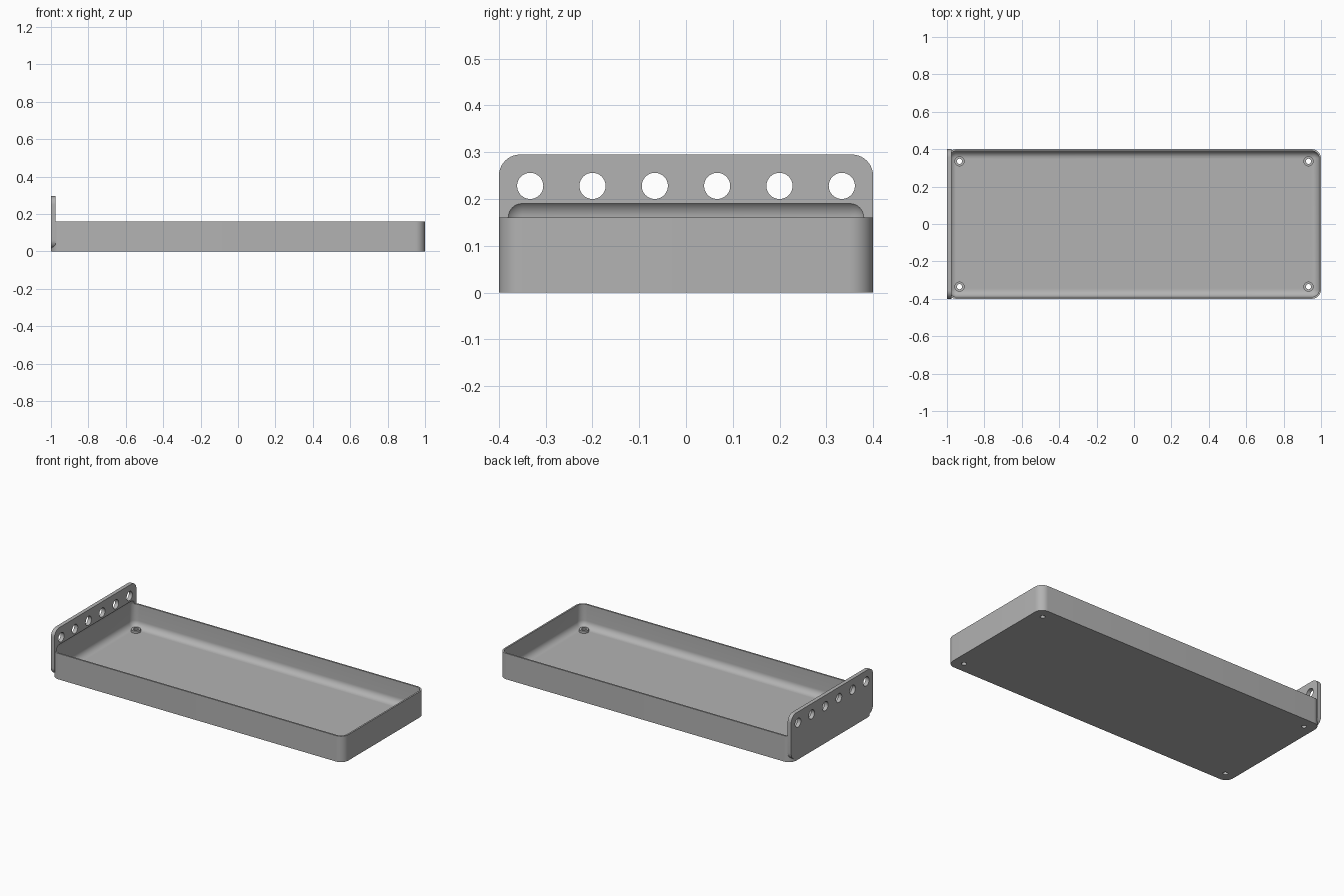
import bpy, bmesh, math
from mathutils import Matrix, Vector

cube = bpy.data.objects.get("Cube")
if cube:
    bpy.data.objects.remove(cube, do_unlink=True)

grey = bpy.data.materials.new("grey")
grey.use_nodes = True
grey.diffuse_color = (0.45, 0.45, 0.45, 1)
grey.node_tree.nodes["Principled BSDF"].inputs["Base Color"].default_value = (0.45, 0.45, 0.45, 1)


def finish(name, bm):
    bmesh.ops.recalc_face_normals(bm, faces=bm.faces)
    mesh = bpy.data.meshes.new(name)
    bm.to_mesh(mesh)
    bm.free()
    mesh.materials.append(grey)
    obj = bpy.data.objects.new(name, mesh)
    bpy.context.collection.objects.link(obj)
    return obj


def rounded_box(name, low, high, radius, axis=None):
    """Box with all edges rounded, or only those along one axis."""
    low, high = Vector(low), Vector(high)
    bm = bmesh.new()
    bmesh.ops.create_cube(bm, size=1)
    for v in bm.verts:
        v.co = Vector(high[i] if v.co[i] > 0 else low[i] for i in range(3))
    edges = [e for e in bm.edges if axis is None or
             abs(e.verts[0].co[axis] - e.verts[1].co[axis]) > 1e-4]
    bmesh.ops.bevel(bm, geom=edges, offset=radius, segments=10, profile=0.5, affect='EDGES')
    return finish(name, bm)


def cylinder(name, centre, radius, depth, axis='Z'):
    bm = bmesh.new()
    turn = Matrix.Rotation(math.pi / 2, 4, 'Y') if axis == 'X' else Matrix()
    bmesh.ops.create_cone(bm, cap_ends=True, segments=32, radius1=radius, radius2=radius,
                          depth=depth, matrix=Matrix.Translation(centre) @ turn)
    return finish(name, bm)


def combine(target, tool, operation):
    mod = target.modifiers.new(tool.name, 'BOOLEAN')
    mod.operation, mod.solver, mod.object = operation, 'EXACT', tool
    bpy.context.view_layer.objects.active = target
    bpy.ops.object.modifier_apply(modifier=mod.name)
    bpy.data.objects.remove(tool, do_unlink=True)


# Tray body with the raised end plate
tray = rounded_box("tray", (-1, -0.4, 0), (1, 0.4, 0.16), 0.05, axis=2)
plate = rounded_box("end_plate", (-1, -0.4, 0.015), (-0.976, 0.4, 0.295), 0.045, axis=0)
combine(tray, plate, 'UNION')

# Hollow with rounded edges, which also undercuts the plate
hollow = rounded_box("hollow", (-0.99, -0.39, 0.02), (0.99, 0.39, 0.2), 0.04)
combine(tray, hollow, 'DIFFERENCE')

# Row of holes through the plate
for i in range(6):
    y = (i - 2.5) * 0.1333
    combine(tray, cylinder("plate_hole", (-1, y, 0.228), 0.028, 0.2, 'X'), 'DIFFERENCE')

# Screw bosses and through holes at the floor corners
for x in (-0.933, 0.933):
    for y in (-0.335, 0.335):
        combine(tray, cylinder("boss", (x, y, 0.02), 0.027, 0.03), 'UNION')
        combine(tray, cylinder("screw_hole", (x, y, 0), 0.014, 0.2), 'DIFFERENCE')

bpy.ops.object.select_all(action='DESELECT')
tray.select_set(True)
bpy.context.view_layer.objects.active = tray
bpy.ops.object.shade_smooth_by_angle(angle=math.radians(30))
